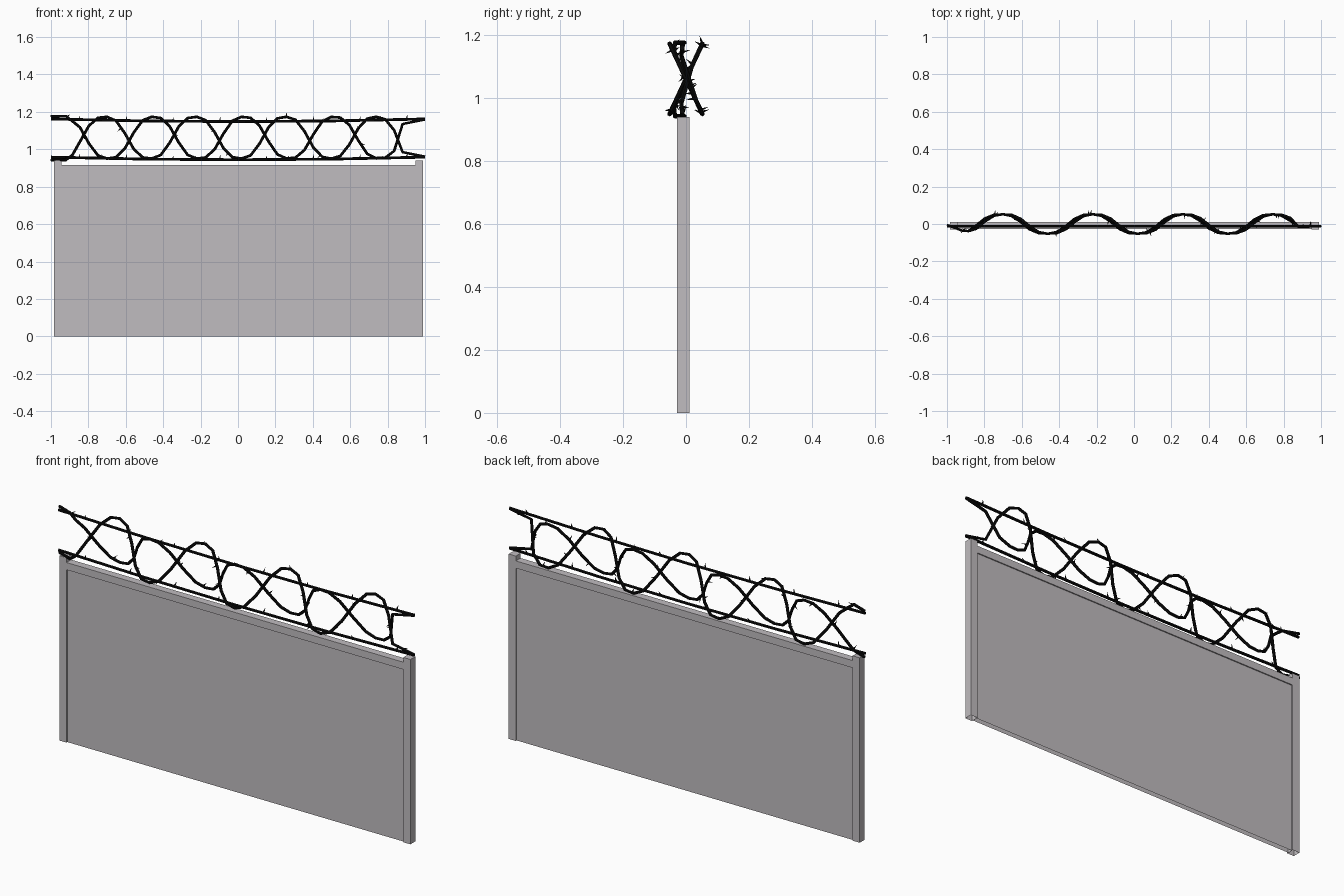
import bpy, bmesh, math, random
from mathutils import Vector

if "Cube" in bpy.data.objects:
    bpy.data.objects.remove(bpy.data.objects["Cube"])

random.seed(4)


def material(name, rgb):
    m = bpy.data.materials.new(name)
    m.diffuse_color = (*rgb, 1)
    m.use_nodes = True
    m.node_tree.nodes["Principled BSDF"].inputs["Base Color"].default_value = m.diffuse_color
    return m


GREY = material("concrete grey", (0.53, 0.505, 0.525))
BLACK = material("black wire", (0.003, 0.003, 0.003))


def finish(name, bm, mat):
    me = bpy.data.meshes.new(name)
    bm.to_mesh(me)
    bm.free()
    me.materials.append(mat)
    ob = bpy.data.objects.new(name, me)
    bpy.context.collection.objects.link(ob)
    return ob


def box(name, x0, x1, y0, y1, z0, z1):
    """Box; parts standing on the ground are open underneath."""
    bm = bmesh.new()
    bmesh.ops.create_cube(bm, size=1)
    for v in bm.verts:
        v.co = ((x0 + x1) / 2 + v.co.x * (x1 - x0),
                (y0 + y1) / 2 + v.co.y * (y1 - y0),
                (z0 + z1) / 2 + v.co.z * (z1 - z0))
    if z0 == 0:
        low = [f for f in bm.faces if f.calc_center_median().z < 1e-5]
        bmesh.ops.delete(bm, geom=low, context='FACES_ONLY')
    finish(name, bm, GREY)


def wire(name, pts, radius=0.0075, sides=6):
    """Faceted tube along a polyline."""
    pts = [Vector(p) for p in pts]
    bm = bmesh.new()
    rings = []
    for i, p in enumerate(pts):
        t = (pts[min(i + 1, len(pts) - 1)] - pts[max(i - 1, 0)]).normalized()
        u = t.cross(Vector((0, 1, 0))).normalized()
        w = t.cross(u)
        rings.append([bm.verts.new(p + radius * (u * math.cos(a) + w * math.sin(a)))
                      for a in (2 * math.pi * k / sides for k in range(sides))])
    for a, b in zip(rings, rings[1:]):
        for k in range(sides):
            n = (k + 1) % sides
            bm.faces.new((a[k], a[n], b[n], b[k]))
    bm.faces.new(rings[0][::-1])
    bm.faces.new(rings[-1])
    bmesh.ops.recalc_face_normals(bm, faces=bm.faces)
    return finish(name, bm, BLACK)


def barbs(name, pts, step, up):
    """Thin three-sided spikes set across a wire at even spacing."""
    bm = bmesh.new()
    left = step * 0.6
    for a, b in zip(pts, pts[1:]):
        a, b = Vector(a), Vector(b)
        length, t = (b - a).length, (b - a).normalized()
        while left < length:
            p = a + t * left
            out = Vector((random.uniform(-.3, .3), random.uniform(-1, 1), random.uniform(-.6, .6)))
            if up:
                out = Vector((random.uniform(-.3, .3), random.uniform(-.5, .5), 1))
            out = (out - t * out.dot(t)).normalized()
            side = t.cross(out)
            tip = bm.verts.new(p + out * 0.027 + t * 0.006)
            base = [bm.verts.new(p + 0.006 * (t * math.cos(k) + side * math.sin(k)))
                    for k in (0, 2.094, 4.189)]
            bm.faces.new(base[::-1])
            for k in range(3):
                bm.faces.new((base[k], base[(k + 1) % 3], tip))
            left += step
        left -= length
    bmesh.ops.recalc_face_normals(bm, faces=bm.faces)
    finish(name, bm, BLACK)


# Concrete posts, recessed panel and top rail
box("left_post", -0.985, -0.945, -0.029, 0.011, 0, 0.94)
box("right_post", 0.95, 0.99, -0.029, 0.011, 0, 0.94)
box("panel", -0.947, 0.952, -0.022, 0.004, 0, 0.9)
box("top_rail", -0.947, 0.952, -0.028, 0.010, 0.878, 0.915)

# Two straight wires sagging slightly in the middle
for name, z in (("upper_wire", 1.148), ("lower_wire", 0.944)):
    pts = [(x, -0.012, z + 0.014 * x * x) for x in (-1, -0.5, 0, 0.5, 1)]
    wire(name, pts)
    barbs(name + "_barbs", pts, 0.25, True)

# Two weaving wires in opposite phase, tied to the straight wires at the ends
for name, s in (("coil_wire_a", 1), ("coil_wire_b", -1)):
    start = 1.06 - s * 0.117
    pts = [(-1, -0.005, start), (-0.92, -0.035, start), (-0.885, -0.038, 1.06 - s * 0.09)]
    for i in range(36):
        x = -0.845 + 0.048 * i
        c = math.cos(2 * math.pi * (x + 0.703 + s * 0.01) / 0.483)
        c *= 1.3 - 0.3 * c * c      # rounder, fuller loops
        pts.append((x, 0.052 * c, 1.062 + s * 0.112 * c))
    pts += [(0.88, -0.015, 1.06 - s * 0.075), (1, -0.012, 1.06 - s * 0.1)]
    wire(name, pts)
    barbs(name + "_barbs", pts, 0.15, False)
